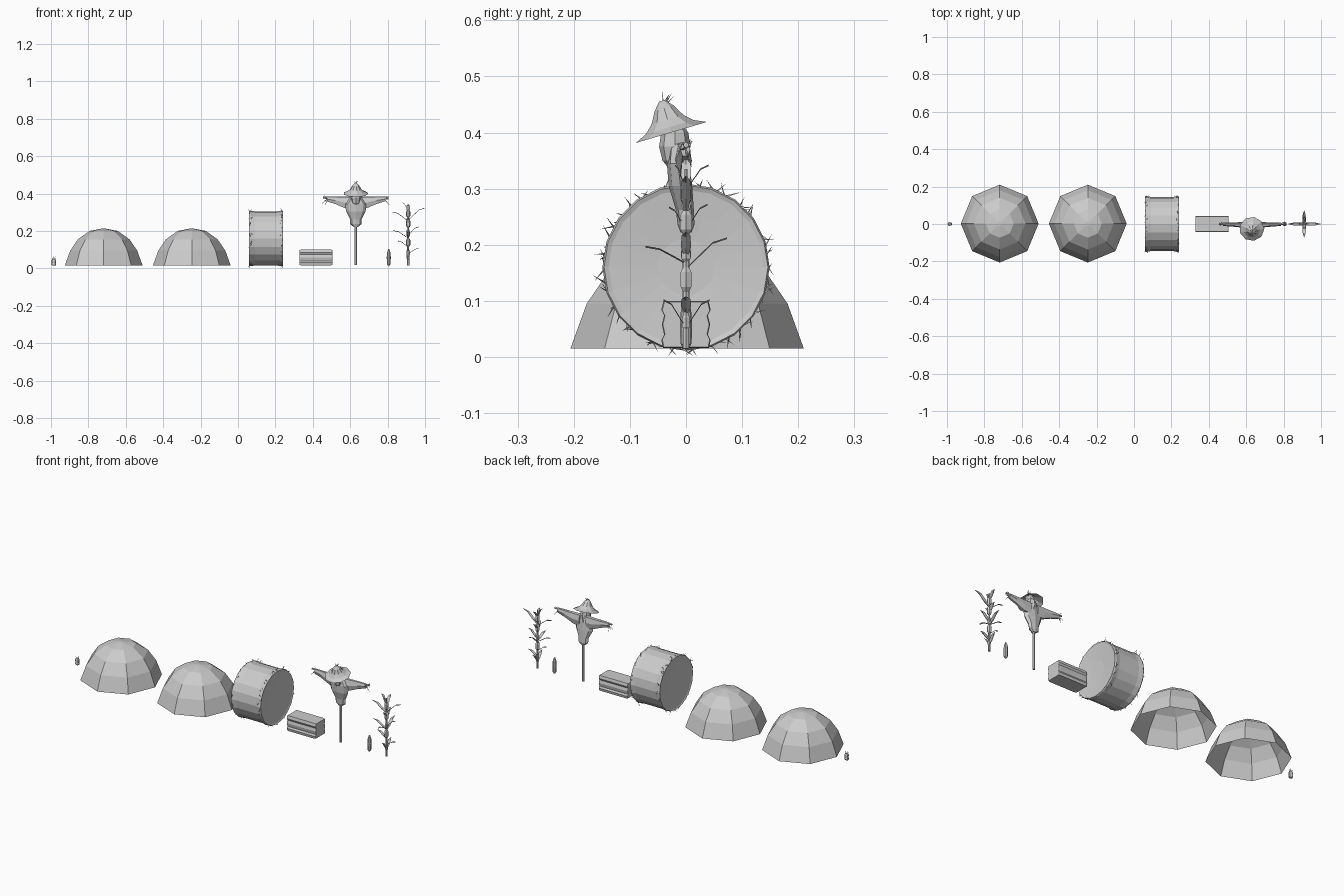
import bpy, math, random
from mathutils import Vector, Matrix

if "Cube" in bpy.data.objects:
    bpy.data.objects.remove(bpy.data.objects["Cube"])

random.seed(4)
grey = bpy.data.materials.new("plain grey")
grey.diffuse_color = (0.6, 0.6, 0.6, 1)
grey.use_nodes = True
grey.node_tree.nodes["Principled BSDF"].inputs["Base Color"].default_value = grey.diffuse_color


def make(name, verts, faces):
    me = bpy.data.meshes.new(name)
    me.from_pydata([tuple(v) for v in verts], [], faces)
    me.materials.append(grey)
    ob = bpy.data.objects.new(name, me)
    bpy.context.collection.objects.link(ob)
    return ob


def loft(name, rings, caps=(True, True)):
    """Skin a list of equal-length point rings."""
    n = len(rings[0])
    verts = [p for r in rings for p in r]
    faces = [(k * n + i, k * n + (i + 1) % n, (k + 1) * n + (i + 1) % n, (k + 1) * n + i)
             for k in range(len(rings) - 1) for i in range(n)]
    if caps[0]:
        faces.append(tuple(reversed(range(n))))
    if caps[1]:
        faces.append(tuple(range(len(verts) - n, len(verts))))
    return make(name, verts, faces)


def lathe(name, profile, n, matrix, caps=(True, True), sx=1.0, sy=1.0, phase=0.0):
    """Revolve (radius, height) pairs about local z."""
    rings = [[matrix @ Vector((r * sx * math.cos(math.tau * i / n + phase),
                               r * sy * math.sin(math.tau * i / n + phase), h))
              for i in range(n)] for r, h in profile]
    return loft(name, rings, caps)


def at(x, y, z):
    return Matrix.Translation((x, y, z))


def straws(name, items):
    """Thin three-sided spikes from (start, end, width)."""
    verts, faces = [], []
    for a, b, w in items:
        a, b = Vector(a), Vector(b)
        q = (b - a).to_track_quat('Z', 'Y')
        k = len(verts)
        verts += [a + q @ Vector((w * math.cos(t), w * math.sin(t), 0)) for t in (0, 2.09, 4.19)] + [b]
        faces += [(k, k + 1, k + 3), (k + 1, k + 2, k + 3), (k + 2, k, k + 3), (k + 2, k + 1, k)]
    return make(name, verts, faces)


# Two hollow eight-sided hay heaps
for i, x in enumerate((-0.718, -0.247)):
    lathe(f"hay_heap_{i + 1}", [(0.208, 0.015), (0.179, 0.095), (0.138, 0.155), (0.075, 0.2), (0.012, 0.212)],
          8, at(x, 0.002, 0), caps=(False, True))

# Round bale lying along x, with shallow rings on its ends
bale = at(0.15, 0, 0.16) @ Matrix.Rotation(math.pi / 2, 4, 'Y')
half = [(0.05, -0.080), (0.095, -0.084), (0.138, -0.088), (0.146, -0.091), (0.149, -0.084), (0.145, -0.06)]
lathe("round_bale", half + [(r, -h) for r, h in reversed(half)], 20, bale)
items = []
for s in (-1, 1):
    for i in range(38):
        t = math.tau * (i + random.random()) / 38
        t2 = t + random.uniform(-0.17, 0.17)
        r2 = random.uniform(0.150, 0.169)
        x = 0.15 + s * random.uniform(0.078, 0.09)
        items.append(((x, 0.143 * math.cos(t), 0.16 + 0.143 * math.sin(t)),
                      (x + s * random.uniform(-0.012, 0.008), r2 * math.cos(t2),
                       max(0.001, 0.16 + r2 * math.sin(t2))), 0.0022))
straws("round_bale_straw", items)

# Square bale, pinched where the twine runs along it
side = [(0.041, 0.016), (0.044, 0.03), (0.039, 0.04), (0.043, 0.058), (0.039, 0.074), (0.044, 0.084), (0.04, 0.1)]
section = side + [(-y, z) for y, z in reversed(side)]
loft("square_bale", [[(x, y * k, 0.058 + (z - 0.058) * k) for y, z in section]
                     for x, k in ((0.329, 0.96), (0.336, 1), (0.498, 1), (0.505, 0.96))])

# Scarecrow frame
SX = 0.63
lathe("scarecrow_pole", [(0.007, 0.018), (0.007, 0.36)], 6, at(SX, 0, 0))
lathe("scarecrow_crossbar", [(0.005, -0.175), (0.005, 0.175)], 6,
      at(SX, 0, 0.378) @ Matrix.Rotation(math.pi / 2, 4, 'Y'))


# Scarecrow coat: body and hanging sleeves
def oval(c, a, b, axis, n=8):
    pts = []
    for i in range(n):
        u, v = a * math.cos(math.tau * i / n), b * math.sin(math.tau * i / n)
        pts.append(Vector(c) + (Vector((u, v, 0)) if axis == 'z' else Vector((0, u, v))))
    return pts


loft("scarecrow_body", [oval((SX, y, z), a, b, 'z') for z, y, a, b in
                        ((0.222, 0, 0.012, 0.01), (0.236, 0, 0.03, 0.015), (0.262, -0.002, 0.031, 0.016),
                         (0.305, -0.01, 0.052, 0.021), (0.345, -0.014, 0.058, 0.02), (0.38, -0.014, 0.03, 0.016))])
items = []
for s, label in ((-1, "left"), (1, "right")):
    loft(f"scarecrow_{label}_sleeve", [oval((SX + s * d, -0.006 + 0.03 * d, z), w, h, 'x', 6) for d, z, w, h in
                                      ((0.02, 0.35, 0.016, 0.036), (0.06, 0.352, 0.014, 0.034),
                                       (0.11, 0.363, 0.011, 0.022), (0.155, 0.37, 0.009, 0.014))])
    for i in range(7):
        items.append(((SX + s * 0.15, 0, 0.372),
                      (SX + s * random.uniform(0.165, 0.183), random.uniform(-0.015, 0.015),
                       random.uniform(0.335, 0.39)), 0.003))
for i in range(6):
    items.append(((SX, -0.04, 0.445), (SX + random.uniform(-0.014, 0.014), -0.04 + random.uniform(-0.014, 0.02),
                                       random.uniform(0.462, 0.475)), 0.0022))
straws("scarecrow_straw", items)

# Scarecrow head and tilted hat
lathe("scarecrow_head", [(0.01, 0.335), (0.022, 0.35), (0.028, 0.375), (0.024, 0.4), (0.014, 0.415)],
      8, at(SX, -0.02, 0))
hat = at(SX, -0.027, 0.403) @ Matrix.Rotation(math.radians(16.5), 4, 'X')
lathe("scarecrow_hat", [(0.067, -0.003), (0.045, 0.007), (0.03, 0.021), (0.018, 0.042), (0.005, 0.056)],
      9, hat, caps=(False, True))

# Single upright cob
lathe("single_cob", [(0.004, 0.014), (0.010, 0.024), (0.011, 0.06), (0.009, 0.085), (0.003, 0.102)],
      8, at(0.806, 0, 0))

# Corn plant: stalk, ears and arching leaves
PX = 0.91
lathe("corn_stalk", [(0.006, 0.015), (0.005, 0.2), (0.003, 0.335)], 6, at(PX, 0, 0))
for i, (z, h, r) in enumerate(((0.062, 0.014, 0.008), (0.138, 0.022, 0.011), (0.185, 0.016, 0.009),
                               (0.24, 0.021, 0.012), (0.292, 0.02, 0.011))):
    lathe(f"corn_ear_{i + 1}", [(0.5 * r, -h), (r, -0.6 * h), (r, 0.6 * h), (0.5 * r, h)], 6, at(PX, 0, z))
arch = ((0.0, 0.0, 0.003), (0.3, 0.4, 0.009), (0.65, 0.85, 0.008), (1.0, 1.0, 0.001))
leaves = ((0.05, 90, 0.042, 0.05), (0.05, 270, 0.04, 0.05), (0.075, 0, 0.055, 0.03), (0.11, 180, 0.055, 0.035),
          (0.155, 90, 0.073, 0.055), (0.165, 270, 0.072, 0.03), (0.175, 0, 0.055, 0.045), (0.16, 180, 0.08, 0.04),
          (0.225, 90, 0.038, 0.045), (0.225, 270, 0.03, 0.04), (0.255, 0, 0.088, 0.065), (0.25, 180, 0.085, 0.05),
          (0.295, 90, 0.04, 0.045), (0.295, 270, 0.02, 0.045), (0.3, 180, 0.03, 0.05))
verts, faces = [], []
for z, deg, reach, rise in leaves:
    t = math.radians(deg)
    out, across = Vector((math.cos(t), math.sin(t), 0)), Vector((-math.sin(t), math.cos(t), 0))
    k = len(verts)
    for u, v, w in arch:
        mid = Vector((PX, 0, z + v * rise)) + out * u * reach
        verts += [mid - across * w + Vector((0, 0, 0.003)), mid, mid + across * w + Vector((0, 0, 0.003))]
    for j in range(3):
        a = k + 3 * j
        faces += [(a, a + 1, a + 4, a + 3), (a + 1, a + 2, a + 5, a + 4)]
make("corn_leaves", verts, faces)

# Small bundle at the far end with loose tips
lathe("small_bundle", [(0.009, 0.014), (0.013, 0.02), (0.011, 0.03), (0.013, 0.042), (0.008, 0.05)],
      8, at(-0.985, 0, 0), sy=0.75)
straws("small_bundle_tips", [((-0.985 + 0.006 * c, 0.004 * s, 0.044), (-0.985 + 0.011 * c, 0.007 * s, 0.064), 0.002)
                             for c, s in ((1, 0), (-1, 0), (0, 1), (0, -1), (0.6, 0.6))])
